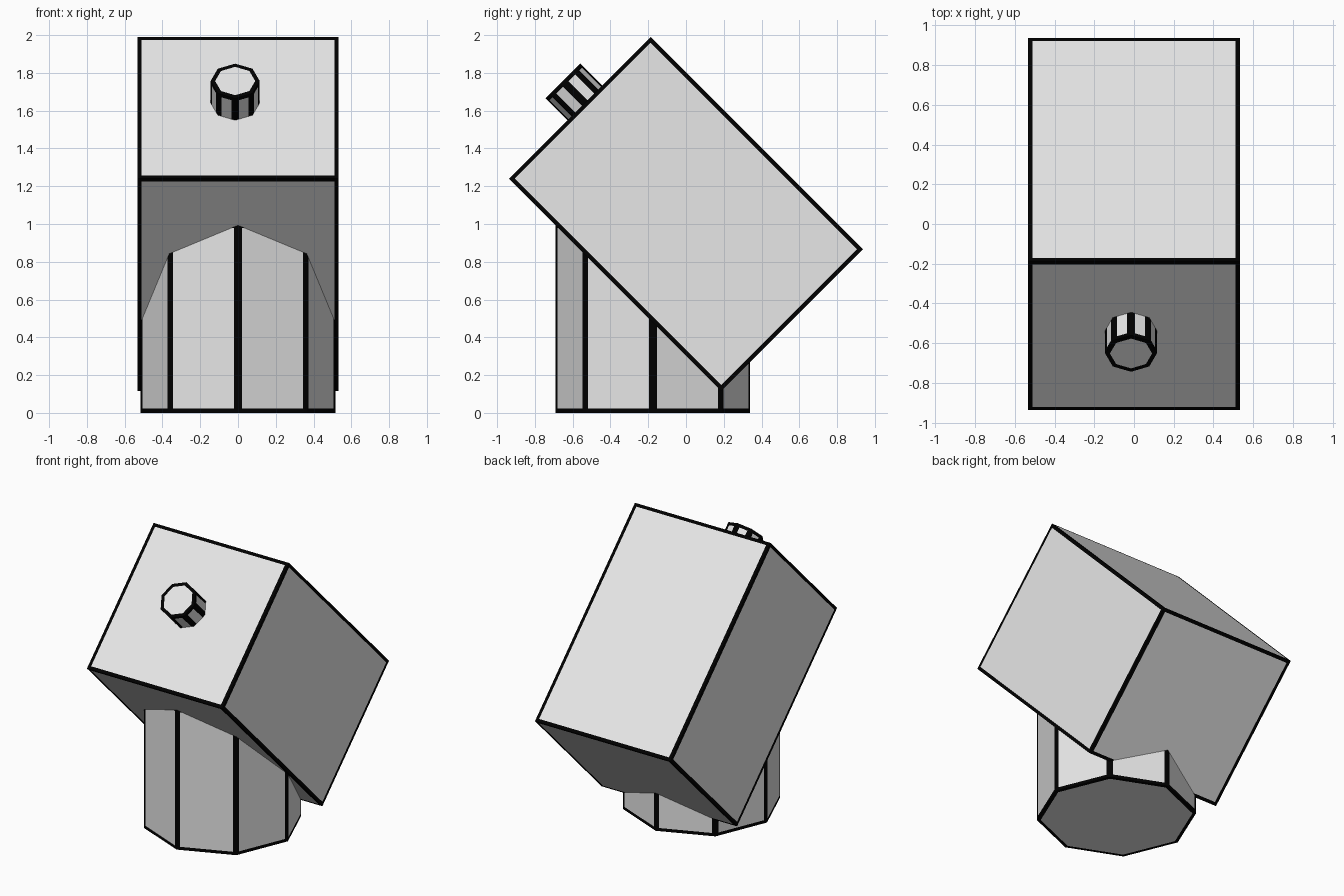
import bpy, bmesh, math
from mathutils import Vector

if "Cube" in bpy.data.objects:
    bpy.data.objects.remove(bpy.data.objects["Cube"])


def material(name, value):
    mat = bpy.data.materials.new(name)
    mat.diffuse_color = (value, value, value, 1)
    mat.use_nodes = True
    mat.node_tree.nodes["Principled BSDF"].inputs["Base Color"].default_value = mat.diffuse_color
    return mat


light_grey = material("light grey", 0.8)
black = material("black", 0.0)
TILT = math.radians(45)


def finish(name, line):
    """Name the part and cut a black border of width line into every face."""
    obj = bpy.context.object
    obj.name = name
    obj.data.materials.append(light_grey)
    obj.data.materials.append(black)
    bpy.ops.object.transform_apply(location=False, rotation=False, scale=True)
    bm = bmesh.new()
    bm.from_mesh(obj.data)
    rim = bmesh.ops.inset_individual(bm, faces=bm.faces[:], thickness=line,
                                     use_even_offset=True)
    for face in rim["faces"]:
        face.material_index = 1
    bm.to_mesh(obj.data)
    bm.free()
    return obj


def octagon_post(name, radius, start, end, line):
    """Eight-sided smooth-shaded post running between two points."""
    start, end = Vector(start), Vector(end)
    axis = end - start
    bpy.ops.mesh.primitive_cylinder_add(
        vertices=8, radius=radius, depth=axis.length,
        location=(start + end) / 2, rotation=(math.atan2(-axis.y, axis.z), 0, 0))
    finish(name, line)
    bpy.ops.object.shade_smooth_by_angle(angle=math.radians(60))


# Upright base post, its top buried in the block
octagon_post("base_post", 0.515, (0, -0.175, 0), (0, -0.175, 1.0), 0.022)

# Tilted block, long side sloping down towards the back
bpy.ops.mesh.primitive_cube_add(size=1, location=(0, 0, 1.053), rotation=(-TILT, 0, 0))
bpy.context.object.scale = (1.066, 1.59, 1.06)
finish("tilted_block", 0.022)

# Small knob square to the upper front face
octagon_post("knob", 0.13, (-0.015, -0.515, 1.62), (-0.015, -0.652, 1.757), 0.022)
